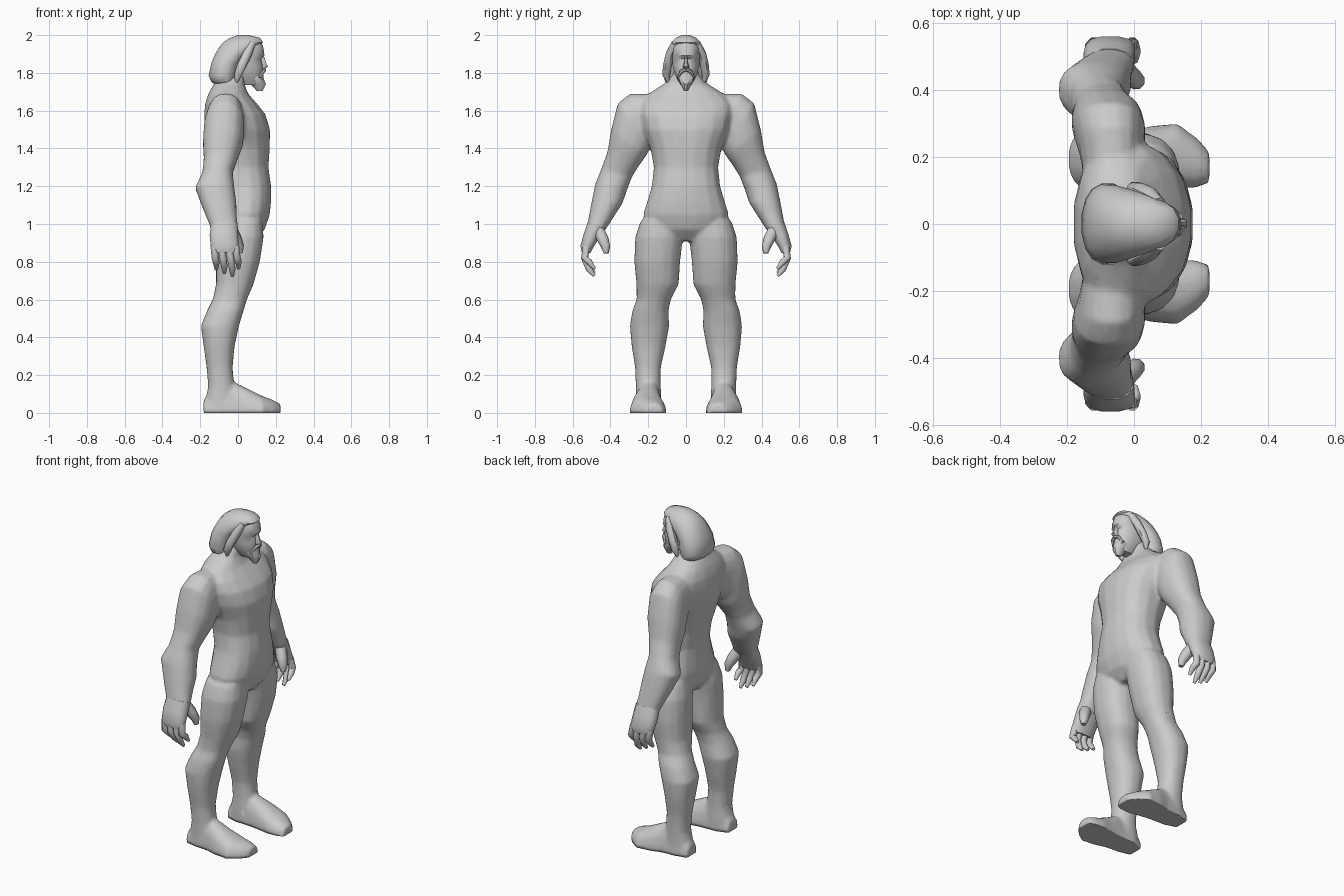
import bpy, bmesh, math
from mathutils import Vector

if "Cube" in bpy.data.objects:
    bpy.data.objects.remove(bpy.data.objects["Cube"])

skin = bpy.data.materials.new("plain_grey")
skin.diffuse_color = (0.6, 0.6, 0.6, 1)
skin.use_nodes = True
skin.node_tree.nodes["Principled BSDF"].inputs["Base Color"].default_value = skin.diffuse_color


def ring(center, u, v, n=16, p=2.3):
    """Rounded closed section spanned by the half-axes u and v."""
    pts = []
    for i in range(n):
        a = 2 * math.pi * (i + 0.5) / n
        c, s = math.cos(a), math.sin(a)
        pts.append(center + u * math.copysign(abs(c) ** (2 / p), c)
                   + v * math.copysign(abs(s) ** (2 / p), s))
    return pts


def limb(yi, zi, yo, zo, xb, xf, n=16, p=2.3):
    """Section running from an inner to an outer point, and from back to front."""
    c = Vector(((xb + xf) / 2, (yi + yo) / 2, (zi + zo) / 2))
    return ring(c, Vector(((xf - xb) / 2, 0, 0)), Vector((0, (yo - yi) / 2, (zo - zi) / 2)), n, p)


def level(z, xb, xf, w, n=16, p=2.3):
    """Horizontal section centred on the body."""
    return limb(-w, z, w, z, xb, xf, n, p)


def loft(name, rings):
    bm = bmesh.new()
    rows = [[bm.verts.new(p) for p in r] for r in rings]
    n = len(rows[0])
    for a, b in zip(rows, rows[1:]):
        for i in range(n):
            bm.faces.new((a[i], a[(i + 1) % n], b[(i + 1) % n], b[i]))
    bm.faces.new(rows[0][::-1])
    bm.faces.new(rows[-1])
    bmesh.ops.recalc_face_normals(bm, faces=bm.faces)
    me = bpy.data.meshes.new(name)
    bm.to_mesh(me)
    bm.free()
    me.materials.append(skin)
    ob = bpy.data.objects.new(name, me)
    bpy.context.collection.objects.link(ob)
    return ob


def tube(name, pts, radii, n=8):
    """Round tapering strand through a few points."""
    pts = [Vector(p) for p in pts]
    rings = []
    for i, (p, r) in enumerate(zip(pts, radii)):
        d = (pts[min(i + 1, len(pts) - 1)] - pts[max(i - 1, 0)]).normalized()
        u = Vector((1, 0, 0))
        u = (u - d * u.dot(d)).normalized()
        rings.append(ring(p, u * r, d.cross(u) * r, n, 2))
    return loft(name, rings)


def select(obs):
    bpy.ops.object.select_all(action='DESELECT')
    for o in obs:
        o.select_set(True)
    bpy.context.view_layer.objects.active = obs[0]


def finish(obs, name, mirror=False, merge=False, angle=50):
    """Join parts, optionally mirror across the body and fuse into one skin."""
    select(obs)
    if len(obs) > 1:
        bpy.ops.object.join()
    ob = bpy.context.object
    ob.name = name
    mods = []
    if mirror:
        m = ob.modifiers.new("mirror", 'MIRROR')
        m.use_axis = (False, True, False)
        m.use_mirror_merge = False
        mods.append(m.name)
    if merge:
        m = ob.modifiers.new("fuse", 'REMESH')
        m.mode, m.voxel_size = 'VOXEL', 0.011
        mods.append(m.name)
        m = ob.modifiers.new("relax", 'SMOOTH')
        m.factor, m.iterations = 0.5, 5
        mods.append(m.name)
        m = ob.modifiers.new("reduce", 'DECIMATE')
        m.ratio = 0.25
        mods.append(m.name)
    for m in mods:
        bpy.ops.object.modifier_apply(modifier=m)
    if not ob.data.materials:
        ob.data.materials.append(skin)
    bpy.ops.object.shade_smooth_by_angle(angle=math.radians(angle))
    return ob


# Torso from crotch to neck
torso = loft("torso", [level(*r) for r in (
    (.91, -.07, .09, .06), (.97, -.11, .143, .2), (1.05, -.115, .17, .23),
    (1.12, -.11, .177, .207), (1.2, -.105, .177, .183), (1.3, -.125, .163, .172),
    (1.4, -.155, .17, .19), (1.5, -.178, .172, .23), (1.58, -.182, .148, .25),
    (1.64, -.175, .10, .25), (1.69, -.158, .055, .2), (1.74, -.13, .035, .12),
    (1.79, -.09, .04, .07), (1.85, -.07, .05, .06))])

# Leg from hip to heel
def leg_parts():
    leg = loft("leg", [limb(yi, z, yo, z, xb, xf) for z, xb, xf, yi, yo in (
        (1.02, -.09, .13, .03, .24), (.93, -.113, .137, .015, .27), (.8, -.117, .117, .03, .275),
        (.68, -.117, .083, .038, .263), (.6, -.135, .048, .08, .262), (.54, -.165, .03, .092, .285),
        (.46, -.198, .006, .088, .298), (.35, -.182, -.018, .108, .288),
        (.24, -.167, -.028, .133, .27), (.14, -.158, -.02, .133, .266),
        (.06, -.175, 0, .13, .265), (0, -.18, 0, .13, .265))])
    # Foot: flat-soled dome sections from heel to toe
    rows = []
    for x, h, yi, yo in ((-.183, .07, .15, .25), (-.1, .13, .13, .268), (-.02, .165, .127, .272),
                         (.05, .13, .118, .293), (.13, .09, .103, .3), (.19, .067, .108, .255),
                         (.225, .048, .122, .215)):
        r = ring(Vector((x, (yi + yo) / 2, 0)), Vector((0, (yo - yi) / 2, 0)), Vector((0, 0, h)))
        rows.append([Vector((p.x, p.y, p.z if p.z > 0 else -.002 + .02 * p.z)) for p in r])
    return [leg, loft("foot", rows)]

# Arm from shoulder to wrist
arm_rings = (
    (.10, 1.46, .19, 1.69, -.15, .02), (.16, 1.42, .295, 1.692, -.165, .03),
    (.19, 1.40, .362, 1.64, -.18, .035), (.21, 1.36, .397, 1.50, -.187, .028),
    (.247, 1.31, .417, 1.38, -.182, -.002), (.285, 1.25, .45, 1.29, -.19, -.028),
    (.315, 1.17, .482, 1.21, -.228, -.018), (.335, 1.11, .5, 1.12, -.2, -.008),
    (.38, 1.04, .513, 1.05, -.172, -.006), (.422, .975, .522, 1.0, -.148, 0),
    (.44, .95, .53, .97, -.145, 0))
arm = loft("arm", [limb(*r) for r in arm_rings])

# Fuse limbs and torso; the mirrored torso half coincides with itself
limbs = finish(leg_parts() + [arm], "limbs", mirror=True)
body = finish([torso, limbs], "body", merge=True)
for v in body.data.vertices:          # flat soles
    if v.co.z < .012:
        v.co.z = 0

# Hand: palm, four curled fingers and thumb
hand = [loft("palm", [limb(*r, n=12) for r in (
    (.425, .98, .522, 1.01, -.145, 0), (.455, .93, .542, .95, -.152, .003),
    (.49, .875, .56, .885, -.146, .005), (.505, .845, .552, .85, -.135, 0))])]
for xb, xt, zt in ((-.126, -.115, .76), (-.088, -.072, .74), (-.05, -.03, .725), (-.013, .003, .765)):
    hand.append(tube("finger", [(xb, .527, .88), ((xb + xt) / 2, .537, .82),
                                (xt, .513, zt + .035), (xt, .485, zt)], (.021, .02, .018, .009)))
hand.append(tube("thumb", [(-.04, .468, .975), (-.01, .44, .92), (.008, .425, .88), (.012, .422, .845)],
                 (.034, .032, .026, .014)))
finish(hand, "hands", mirror=True)

# Head with brow ledge and jaw
head = loft("head", [level(*r) for r in (
    (1.735, .02, .105, .028), (1.765, -.02, .125, .047), (1.80, -.06, .13, .062),
    (1.84, -.08, .132, .072), (1.873, -.085, .124, .074), (1.893, -.09, .142, .075),
    (1.93, -.09, .137, .075), (1.965, -.07, .125, .062), (1.985, -.03, .09, .035))])
finish([head], "head", angle=40)

# Nose wedge
nose = loft("nose", [level(*r, n=8) for r in (
    (1.822, .11, .142, .016), (1.833, .11, .16, .018), (1.86, .11, .148, .01), (1.89, .11, .138, .008))])
finish([nose], "nose")

# Goatee and moustache
goatee = loft("goatee", [level(*r, n=10) for r in (
    (1.703, .1, .13, .01), (1.74, .066, .149, .028), (1.77, .05, .138, .045), (1.795, .07, .134, .04))])
tash = [tube("moustache", [(.142, 0, 1.818), (.134, s * .025, 1.808), (.113, s * .043, 1.775)],
             (.009, .01, .006), 6) for s in (-1, 1)]
finish([goatee] + tash, "beard", angle=40)

# Swept-back hair with loose side locks
hair = [loft("hair", [level(*r) for r in (
    (1.742, -.125, -.045, .09), (1.752, -.142, -.015, .112), (1.785, -.157, .0, .122),
    (1.85, -.143, .01, .116), (1.89, -.127, .045, .108), (1.93, -.106, .09, .096),
    (1.962, -.08, .134, .078), (1.985, -.045, .118, .055), (2.0, .0, .06, .022))])]
for s in (-1, 1):
    hair.append(tube("side_lock", [(.075, s * .06, 1.955), (.05, s * .085, 1.9), (.02, s * .098, 1.84),
                                   (.0, s * .105, 1.79), (-.01, s * .092, 1.745)],
                     (.02, .024, .025, .022, .006)))
finish(hair, "hair", angle=45)
